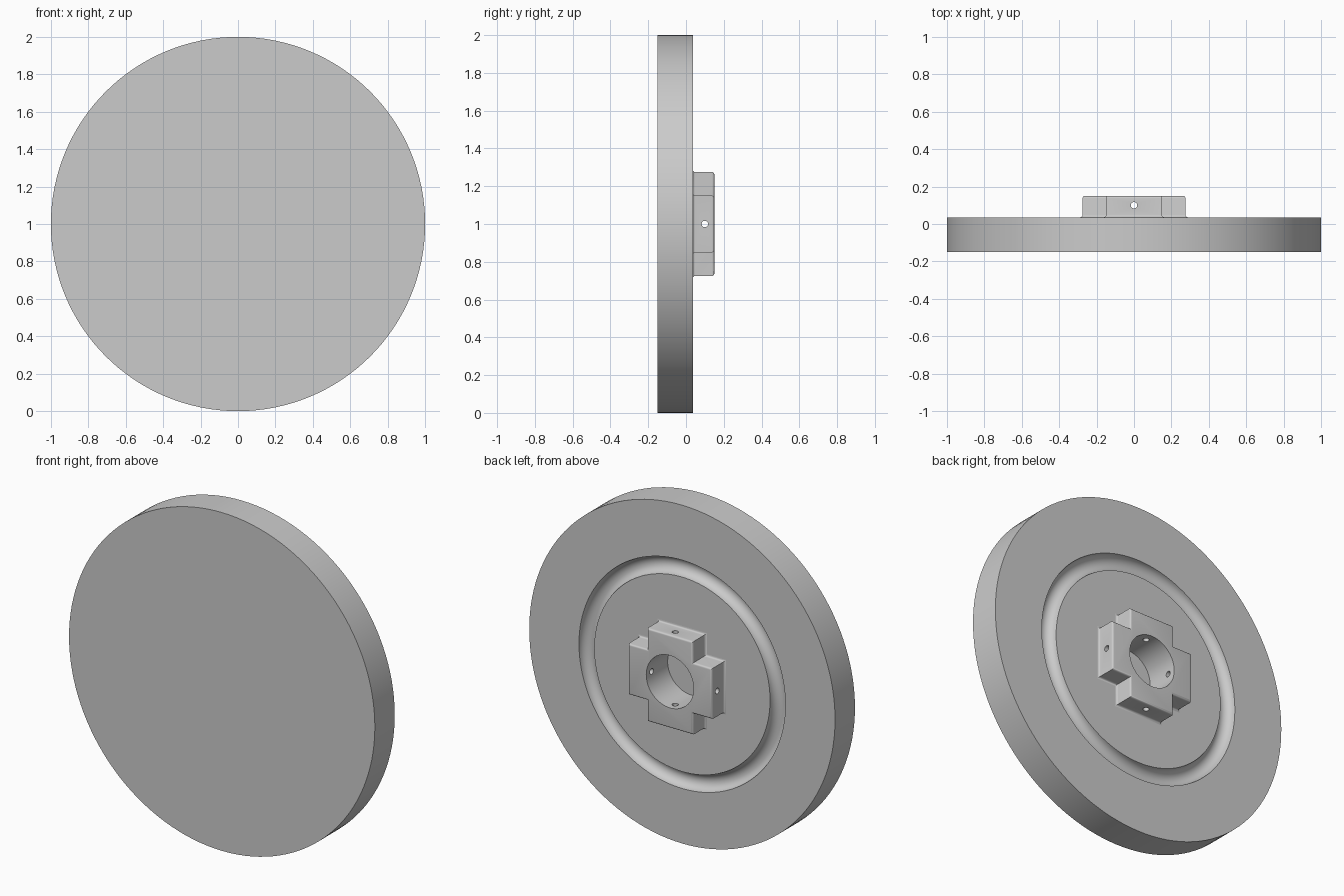
import bpy, bmesh
from math import sin, cos, pi, radians

cube = bpy.data.objects.get("Cube")
if cube:
    bpy.data.objects.remove(cube, do_unlink=True)

FRONT, FACE, BACK = -0.15, 0.036, 0.15
BORE_R, BORE_FLOOR, AXIS_Z = 0.155, -0.05, 1.0
GROOVE_R, GROOVE_HALF = 0.625, 0.05
ARM_LEN, ARM_HALF, FILLET = 0.275, 0.15, 0.012

grey = bpy.data.materials.new("plain_grey")
grey.use_nodes = True
colour = (0.6, 0.6, 0.6, 1)
grey.diffuse_color = colour
grey.node_tree.nodes["Principled BSDF"].inputs["Base Color"].default_value = colour


def make_object(name, bm):
    bmesh.ops.recalc_face_normals(bm, faces=bm.faces)
    mesh = bpy.data.meshes.new(name)
    bm.to_mesh(mesh)
    bm.free()
    mesh.materials.append(grey)
    obj = bpy.data.objects.new(name, mesh)
    bpy.context.collection.objects.link(obj)
    return obj


def smooth(obj):
    bpy.ops.object.select_all(action='DESELECT')
    obj.select_set(True)
    bpy.context.view_layer.objects.active = obj
    bpy.ops.object.shade_smooth_by_angle(angle=radians(30))


# Disc with blind bore and round-bottomed ring groove, turned about the y axis
profile = [(0, FRONT), (1, FRONT), (1, FACE)]
for i in range(13):
    a = pi * i / 12
    profile.append((GROOVE_R + GROOVE_HALF * cos(a), FACE - GROOVE_HALF * sin(a)))
profile += [(BORE_R, FACE), (BORE_R, BORE_FLOOR), (0, BORE_FLOOR)]
bm = bmesh.new()
verts = [bm.verts.new((r, y, AXIS_Z)) for r, y in profile]
edges = [bm.edges.new(pair) for pair in zip(verts, verts[1:])]
bmesh.ops.spin(bm, geom=verts + edges, cent=(0, 0, AXIS_Z), axis=(0, 1, 0),
               angle=2 * pi, steps=128, use_merge=True)
bmesh.ops.remove_doubles(bm, verts=bm.verts, dist=1e-5)
smooth(make_object("disc", bm))


# Cross-shaped hub: stacked outlines flare at the base and round off at the back
def cross_outline(grow):
    n, w = ARM_LEN + grow, ARM_HALF + grow
    points = []
    for k in range(4):
        c, s = round(cos(k * pi / 2)), round(sin(k * pi / 2))
        for x, z in ((n, -w), (n, w), (w, w)):
            points.append((x * c - z * s, x * s + z * c))
    return points


levels = [(FILLET, FACE - 0.01)]
arc = [i * pi / 8 for i in range(5)]
levels += [(FILLET * (1 - sin(a)), FACE + FILLET * (1 - cos(a))) for a in arc]
levels += [(FILLET * (cos(a) - 1), BACK - FILLET * (1 - sin(a))) for a in arc]
bm = bmesh.new()
rings = [[bm.verts.new((x, y, AXIS_Z + z)) for x, z in cross_outline(g)] for g, y in levels]
for low, high in zip(rings, rings[1:]):
    for i in range(len(low)):
        j = (i + 1) % len(low)
        bm.faces.new((low[i], low[j], high[j], high[i]))
bm.faces.new(rings[0])
bm.faces.new(rings[-1])
hub = make_object("cross_hub", bm)


# Cutters for the central bore and the two crossing screw holes
def cut(name, radius, length, location, rotation, segments):
    bpy.ops.mesh.primitive_cylinder_add(vertices=segments, radius=radius, depth=length,
                                        location=location, rotation=rotation)
    cutter = bpy.context.object
    cutter.name = name
    cutter.data.materials.append(grey)
    mod = hub.modifiers.new(name, 'BOOLEAN')
    mod.operation = 'DIFFERENCE'
    mod.solver = 'EXACT'
    mod.object = cutter
    bpy.context.view_layer.objects.active = hub
    bpy.ops.object.modifier_apply(modifier=name)
    bpy.data.objects.remove(cutter, do_unlink=True)


cut("bore_cutter", BORE_R, 1, (0, 0, AXIS_Z), (pi / 2, 0, 0), 128)
cut("upright_hole_cutter", 0.017, 1, (0, 0.1, AXIS_Z), (0, 0, 0), 24)
cut("sideways_hole_cutter", 0.017, 1, (0, 0.1, AXIS_Z), (0, pi / 2, 0), 24)
smooth(hub)
